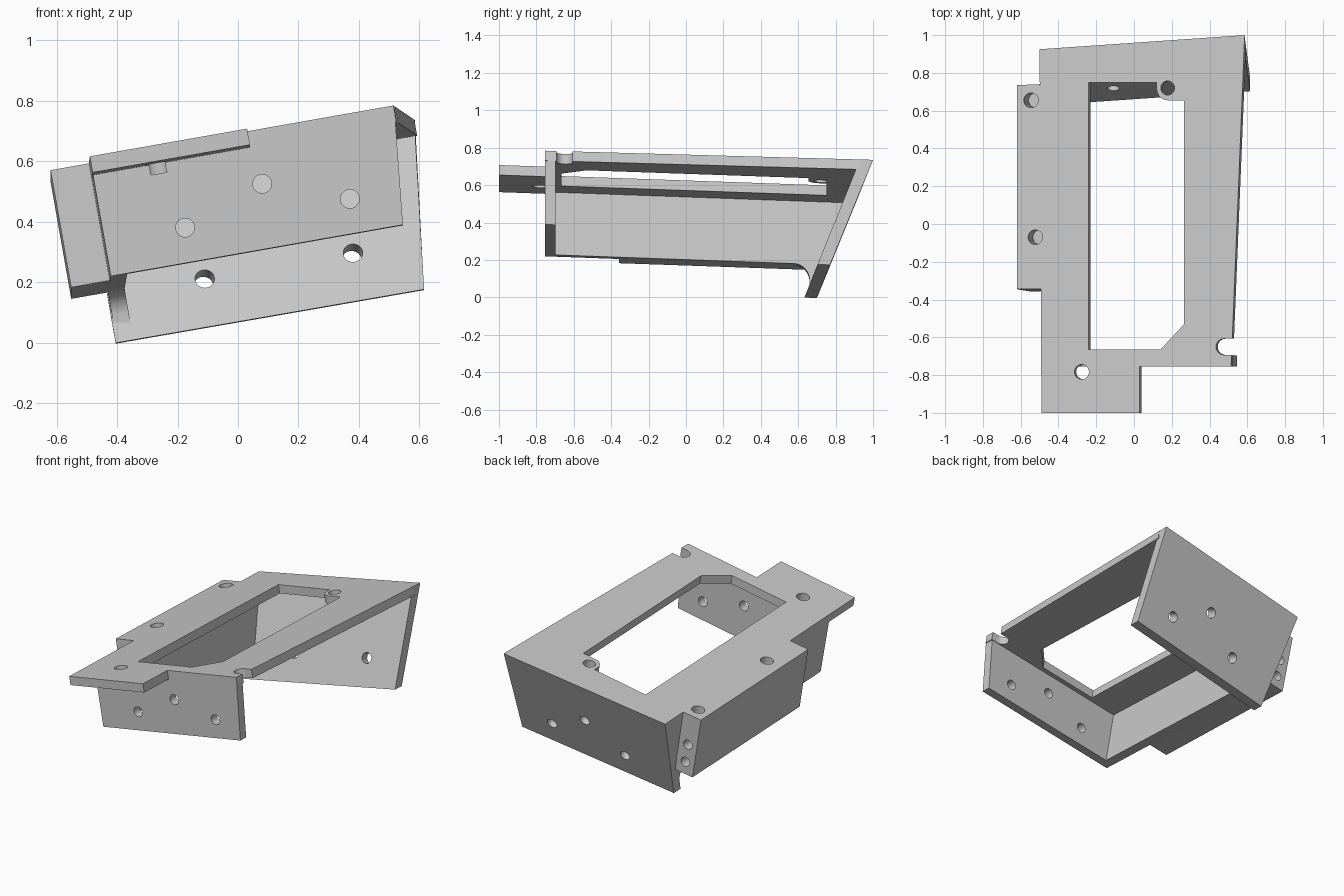
import bpy, bmesh, math
from mathutils import Vector

if "Cube" in bpy.data.objects:
    bpy.data.objects.remove(bpy.data.objects["Cube"])

grey = bpy.data.materials.new("light_grey")
grey.use_nodes = True
COLOR = (0.58, 0.58, 0.58, 1)
grey.diffuse_color = COLOR
grey.node_tree.nodes["Principled BSDF"].inputs["Base Color"].default_value = COLOR

LEAN = 0.171      # sideways lean of the walls under the tilted deck
THICK = 0.055     # deck thickness
WALL = 0.40       # depth of front and side walls
BACK = 0.575      # depth of the back wall


def place(x, y, d):
    """Point at deck position x, y and depth d below the tilted deck plane."""
    x += LEAN * d
    return Vector((x, y, 0.667 + 0.176 * x - 0.035 * y - d))


def solid(name, ring_a, ring_b):
    """Closed solid between two matching rings of points."""
    bm = bmesh.new()
    a = [bm.verts.new(p) for p in ring_a]
    b = [bm.verts.new(p) for p in ring_b]
    bm.faces.new(a)
    bm.faces.new(b[::-1])
    for i in range(len(a)):
        j = (i + 1) % len(a)
        bm.faces.new((a[j], a[i], b[i], b[j]))
    bmesh.ops.recalc_face_normals(bm, faces=bm.faces)
    mesh = bpy.data.meshes.new(name)
    bm.to_mesh(mesh)
    bm.free()
    mesh.materials.append(grey)
    obj = bpy.data.objects.new(name, mesh)
    bpy.context.collection.objects.link(obj)
    return obj


def loft(name, top, d0, d1, bottom=None):
    return solid(name, [place(x, y, d0) for x, y in top],
                 [place(x, y, d1) for x, y in bottom or top])


def drill(start, end, radius):
    """Round cutter running from start to end."""
    axis = (end - start).normalized()
    u = axis.orthogonal().normalized()
    v = axis.cross(u)
    ring = [radius * (u * math.cos(t) + v * math.sin(t))
            for t in (math.tau * i / 32 for i in range(32))]
    return solid("hole_cutter", [start + r for r in ring], [end + r for r in ring])


def deck_drill(x, y, radius, depth):
    return drill(place(x, y, -0.1), place(x, y, depth), radius)


def cut(part, cutters):
    for c in cutters:
        mod = part.modifiers.new("cut", "BOOLEAN")
        mod.operation, mod.solver, mod.object = "DIFFERENCE", "EXACT", c
        bpy.context.view_layer.objects.active = part
        bpy.ops.object.modifier_apply(modifier=mod.name)


def arc(cx, cy, r, a0, a1, n=12):
    angles = [math.radians(a0 + (a1 - a0) * i / n) for i in range(n + 1)]
    return [(cx + r * math.cos(t), cy + r * math.sin(t)) for t in angles]


# Deck with front tab
deck = loft("deck", [(-0.49, -1), (0.03, -1), (0.03, -0.755), (0.514, -0.755),
                     (0.583, 0.93), (-0.4995, 0.855)], 0, THICK)

# Front wall
front_wall = loft("front_wall",
                  [(-0.489, -0.755), (0.511, -0.755), (0.511, -0.697), (-0.489, -0.697)],
                  THICK, WALL,
                  [(-0.489, -0.755), (0.477, -0.755), (0.477, -0.697), (-0.489, -0.697)])

# Sloping back wall
back_wall = loft("back_wall",
                 [(-0.50, 0.925), (0.585, 1.0), (0.583, 0.93), (-0.4995, 0.855)], 0, BACK,
                 [(-0.503, 0.70), (0.517, 0.77), (0.517, 0.703), (-0.503, 0.633)])

# Side wall with a concave fillet into the back wall
fillet = arc(0.575, 0.485, 0.085, -90, 0)
profile = [(-0.72, THICK), (0.87, THICK), (0.67, 0.57), (0.66, 0.57)]
profile += fillet[::-1] + [(-0.72, WALL)]
edge = lambda y: -0.4945 - 0.0065 * y
side_wall = solid("side_wall", [place(edge(y), y, d) for y, d in profile],
                  [place(edge(y) + 0.055, y, d) for y, d in profile])

# Mounting block outside the side wall
top = [(-0.62, -0.345), (-0.4925, -0.345), (-0.499, 0.74), (-0.62, 0.735)]
side_block = loft("side_block", top, 0, WALL, [(x, y - 0.012) for x, y in top])

# Window opening with a screw boss and a chamfered corner
window = loft("window_cutter",
              [(-0.24, -0.665), (0.14, -0.665), (0.265, -0.53), (0.265, 0.655)]
              + arc(0.18, 0.715, 0.06, 270, 180) + [(0.12, 0.75), (-0.24, 0.75)], -0.1, 0.2)

# Open slot at the deck edge
slot = loft("slot_cutter", [(0.7, -0.693), (0.7, -0.607)]
            + arc(0.477, -0.65, 0.043, 90, 270), -0.1, 0.2)

# Screw holes
block_holes = [deck_drill(-0.545, 0.655, 0.039, 0.15),
               deck_drill(-0.522, -0.07, 0.039, 0.15)]
tab_hole = deck_drill(-0.277, -0.783, 0.039, 0.09)
boss_hole = deck_drill(0.178, 0.72, 0.037, 0.2)
end_holes = [drill(place(-0.56, 0.85, d), place(-0.56, 0.6, d), 0.03) for d in (0.2, 0.32)]
front_holes = [drill(Vector((x, -0.9, z)), Vector((x, -0.6, z)), 0.031)
               for x, z in ((-0.175, 0.38), (0.08, 0.525), (0.37, 0.475))]
slant = Vector((-0.07, 0.93, -0.36)) * 0.2
back_holes = [drill(Vector(p) - slant, Vector(p) + slant, 0.032)
              for p in ((-0.11, 0.72, 0.21), (0.38, 0.755, 0.295), (0.12, 0.80, 0.40))]

cut(deck, [window, slot, tab_hole, boss_hole] + block_holes)
cut(front_wall, front_holes + [tab_hole])
cut(back_wall, back_holes)
cut(side_wall, block_holes)
cut(side_block, block_holes + end_holes)

# Remove cutters, then smooth the round surfaces
for c in [window, slot, tab_hole, boss_hole] + block_holes + end_holes + front_holes + back_holes:
    bpy.data.objects.remove(c)
for part in (deck, front_wall, back_wall, side_wall, side_block):
    bpy.ops.object.select_all(action="DESELECT")
    part.select_set(True)
    bpy.context.view_layer.objects.active = part
    bpy.ops.object.shade_smooth_by_angle(angle=math.radians(30))
